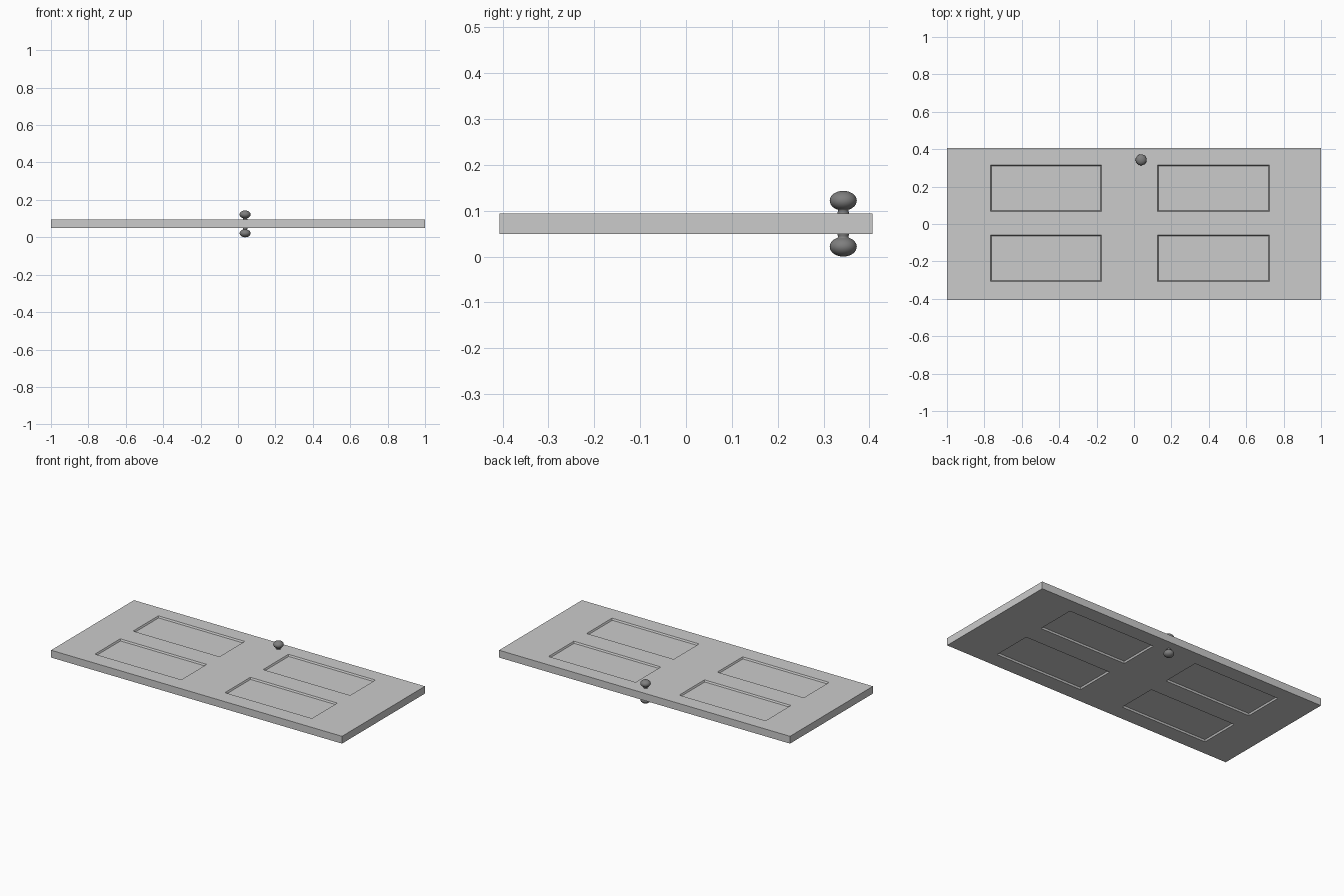
import bpy, bmesh, math
from mathutils import Vector

if "Cube" in bpy.data.objects:
    bpy.data.objects.remove(bpy.data.objects["Cube"])

MID = 0.0717          # height of the door's centre plane
HALF_T = 0.0227       # half thickness of the slab


def material(name, v):
    m = bpy.data.materials.new(name)
    m.diffuse_color = (v, v, v, 1)
    m.use_nodes = True
    m.node_tree.nodes["Principled BSDF"].inputs["Base Color"].default_value = m.diffuse_color
    return m


def add_object(name, bm, mat):
    me = bpy.data.meshes.new(name)
    bm.to_mesh(me)
    bm.free()
    me.materials.append(mat)
    ob = bpy.data.objects.new(name, me)
    bpy.context.collection.objects.link(ob)
    return ob


light_grey = material("light grey paint", 0.6)
dark_grey = material("dark grey metal", 0.21)

# Door slab: a box cut along the panel edges, panels sunk on both faces
XS = [(-0.768, -0.174), (0.126, 0.724)]
YS = [(0.067, 0.315), (-0.308, -0.059)]
bm = bmesh.new()
bmesh.ops.create_cube(bm, size=1)
for v in bm.verts:
    v.co = Vector((v.co.x * 2, v.co.y * 0.814, v.co.z * 2 * HALF_T + MID))
for axis, spans in ((0, XS), (1, YS)):
    for span in spans:
        for p in span:
            co, no = Vector(), Vector()
            co[axis], no[axis] = p, 1
            bmesh.ops.bisect_plane(bm, geom=bm.verts[:] + bm.edges[:] + bm.faces[:],
                                   plane_co=co, plane_no=no)
bm.normal_update()


def is_panel(f):
    c = f.calc_center_median()
    return (abs(f.normal.z) > 0.9 and any(a < c.x < b for a, b in XS)
            and any(a < c.y < b for a, b in YS))


panels = [f for f in bm.faces if is_panel(f)]
bmesh.ops.inset_individual(bm, faces=panels, thickness=0.005, depth=-0.01,
                           use_even_offset=True)
add_object("door_slab", bm, light_grey)


# Knobs: a lathed neck and flattened ball, one on each face
def knob(name, side):
    prof = [(0.0125, 0.012), (0.0125, 0.024), (0.0115, 0.027)]
    for i in range(2, 17):
        a = math.pi * i / 16
        prof.append((0.0295 * math.sin(a), 0.0502 - 0.0215 * math.cos(a)))
    n = 32
    bm = bmesh.new()
    rings = []
    for r, h in prof:
        rings.append([bm.verts.new((0.038 + r * math.cos(2 * math.pi * k / n),
                                    0.343 + r * math.sin(2 * math.pi * k / n),
                                    MID + side * h)) for k in range(n)])
    for a, b in zip(rings, rings[1:]):
        for k in range(n):
            j = (k + 1) % n
            bm.faces.new((a[k], a[j], b[j], b[k]))
    bmesh.ops.remove_doubles(bm, verts=bm.verts[:], dist=1e-5)
    bmesh.ops.recalc_face_normals(bm, faces=bm.faces[:])
    if side < 0:
        bm.normal_update()
    tip = max(bm.faces, key=lambda f: side * f.calc_center_median().z)
    if tip.normal.z * side < 0:
        bmesh.ops.reverse_faces(bm, faces=bm.faces[:])
    for f in bm.faces:
        f.smooth = True
    add_object(name, bm, dark_grey)


knob("upper_knob", 1)
knob("lower_knob", -1)
